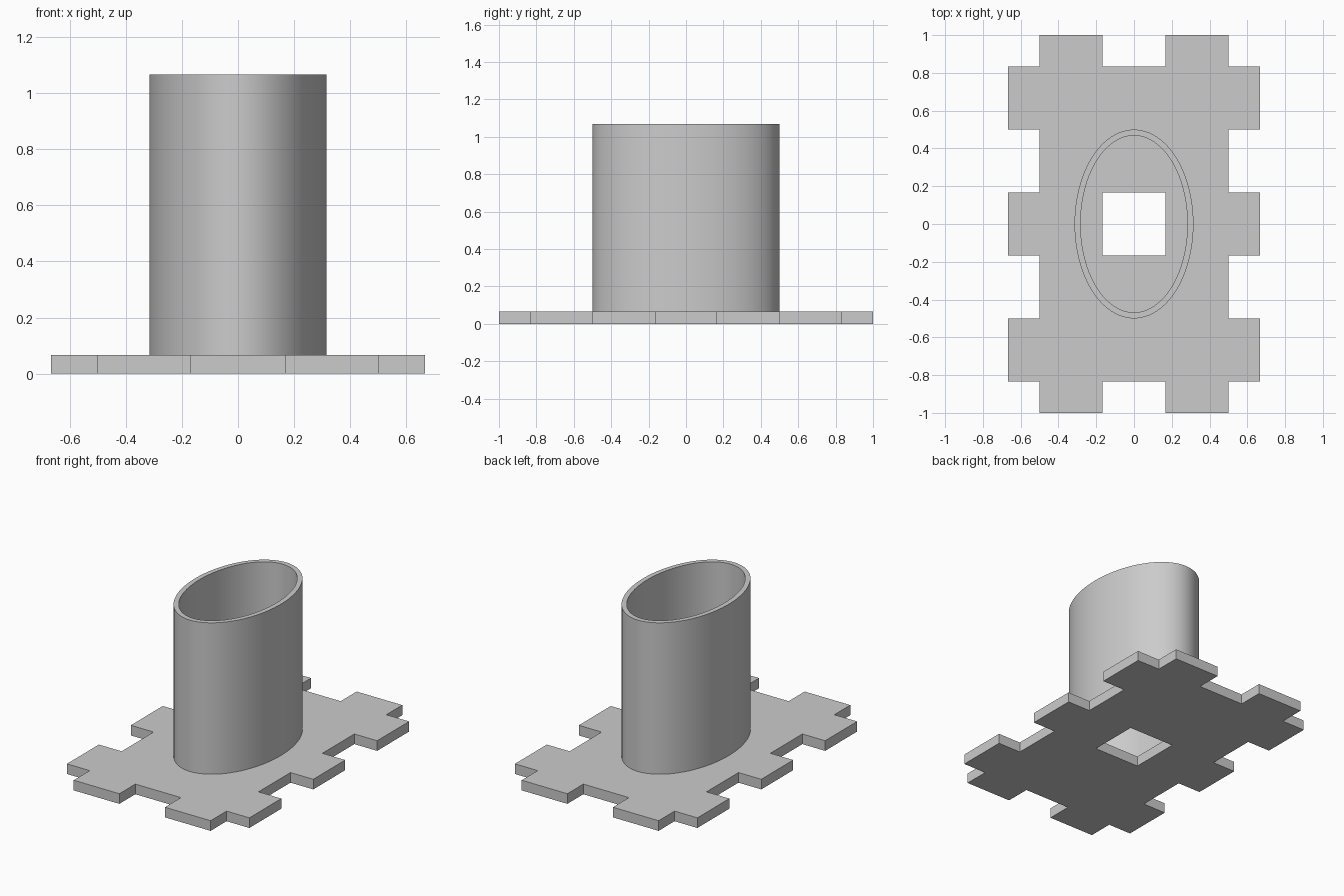
import bpy, bmesh, math

cube = bpy.data.objects.get("Cube")
if cube:
    bpy.data.objects.remove(cube, do_unlink=True)

U = 1 / 6              # grid unit of the tabs
THICK = 0.067          # plate thickness
TOP = 1.067            # tube rim height
SEGMENTS = 96

grey = bpy.data.materials.new("light grey")
grey.use_nodes = True
grey.diffuse_color = (0.6, 0.6, 0.6, 1)
grey.node_tree.nodes["Principled BSDF"].inputs["Base Color"].default_value = (0.6, 0.6, 0.6, 1)


def make_object(name, bm):
    bmesh.ops.recalc_face_normals(bm, faces=bm.faces[:])
    mesh = bpy.data.meshes.new(name)
    bm.to_mesh(mesh)
    bm.free()
    mesh.materials.append(grey)
    obj = bpy.data.objects.new(name, mesh)
    bpy.context.collection.objects.link(obj)
    return obj


# Base plate: cells of a grid, with notched edges and a square centre hole
def is_solid(x, y):
    x, y = abs(x), abs(y)
    if x > 3:                       # side tabs
        return y < 1 or 3 < y < 5
    if y > 5:                       # end tabs
        return x > 1
    return x > 1 or y > 1           # body around the hole


xs = [-4, -3, -1, 1, 3, 4]
ys = [-6, -5, -3, -1, 1, 3, 5, 6]
bm = bmesh.new()
for x0, x1 in zip(xs, xs[1:]):
    for y0, y1 in zip(ys, ys[1:]):
        if is_solid((x0 + x1) / 2, (y0 + y1) / 2):
            corners = [(x0, y0), (x1, y0), (x1, y1), (x0, y1)]
            bm.faces.new([bm.verts.new((x * U, y * U, 0)) for x, y in corners])
bmesh.ops.remove_doubles(bm, verts=bm.verts[:], dist=0.001)
raised = bmesh.ops.extrude_face_region(bm, geom=bm.faces[:], use_keep_orig=True)
for item in raised["geom"]:
    if isinstance(item, bmesh.types.BMVert):
        item.co.z = THICK
make_object("base_plate", bm)


# Oval tube: outer and inner walls joined by flat rims
def ring(bm, rx, ry, z):
    angles = [math.tau * i / SEGMENTS for i in range(SEGMENTS)]
    return [bm.verts.new((rx * math.cos(a), ry * math.sin(a), z)) for a in angles]


bm = bmesh.new()
rings = [ring(bm, 0.315, 0.5, THICK), ring(bm, 0.315, 0.5, TOP),
         ring(bm, 0.283, 0.468, TOP), ring(bm, 0.283, 0.468, THICK)]
for a, b in zip(rings, rings[1:] + rings[:1]):
    for i in range(SEGMENTS):
        j = (i + 1) % SEGMENTS
        bm.faces.new((a[i], a[j], b[j], b[i]))
tube = make_object("oval_tube", bm)

bpy.ops.object.select_all(action='DESELECT')
tube.select_set(True)
bpy.context.view_layer.objects.active = tube
bpy.ops.object.shade_smooth_by_angle(angle=math.radians(30))
